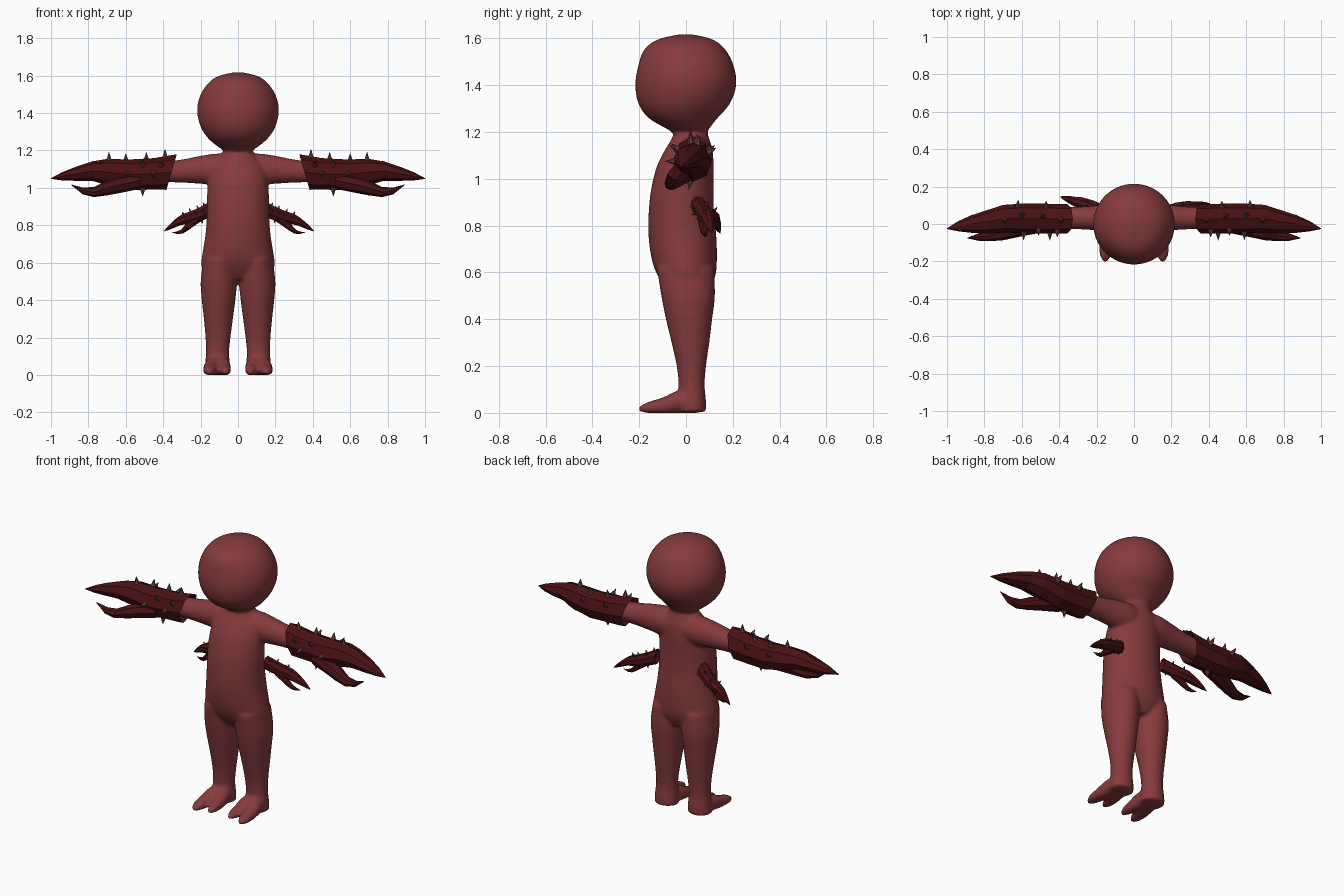
import bpy, bmesh, math
from mathutils import Matrix, Vector

if "Cube" in bpy.data.objects:
    bpy.data.objects.remove(bpy.data.objects["Cube"])


def material(name, rgb):
    m = bpy.data.materials.new(name)
    m.diffuse_color = (*rgb, 1)
    m.use_nodes = True
    m.node_tree.nodes["Principled BSDF"].inputs["Base Color"].default_value = m.diffuse_color
    return m


SKIN = material("dusty red skin", (0.24, 0.043, 0.046))
SHELL = material("dark red shell", (0.068, 0.006, 0.007))
SPIKE = material("greyish red spike", (0.15, 0.045, 0.045))


def smooth_rows(rows, steps=4):
    """Catmull-Rom interpolation between cross-section rows."""
    out = []
    for i in range(len(rows) - 1):
        a, b = rows[max(i - 1, 0)], rows[i]
        c, d = rows[i + 1], rows[min(i + 2, len(rows) - 1)]
        for k in range(steps):
            t = k / steps
            out.append([0.5 * (2 * q + (r - p) * t + (2 * p - 5 * q + 4 * r - s) * t * t
                               + (3 * q - p - 3 * r + s) * t ** 3)
                        for p, q, r, s in zip(a, b, c, d)])
    return out + [rows[-1]]


def loft(bm, rows, axis, sides, mat=Matrix(), slant=0.0):
    """Rows are (x, y, z, ru, rv): elliptical rings across the axis, capped."""
    rings = []
    for i, (x, y, z, ru, rv) in enumerate(rows):
        ring = []
        for k in range(sides):
            a = 2 * math.pi * k / sides
            u, v = ru * math.cos(a), rv * math.sin(a)
            p = {"x": (x - (slant * math.sin(a) if i < 2 else 0), y + u, z + v),
                 "y": (x + u, y, z + v), "z": (x + u, y + v, z)}[axis]
            ring.append(bm.verts.new(mat @ Vector(p)))
        rings.append(ring)
    for r, s in zip(rings, rings[1:]):
        for k in range(sides):
            n = (k + 1) % sides
            bm.faces.new((r[k], r[n], s[n], s[k]))
    bm.faces.new(rings[0])
    bm.faces.new(rings[-1])


def finish(bm, name, mats):
    bmesh.ops.recalc_face_normals(bm, faces=bm.faces)
    me = bpy.data.meshes.new(name)
    bm.to_mesh(me)
    bm.free()
    for m in mats:
        me.materials.append(m)
    ob = bpy.data.objects.new(name, me)
    bpy.context.collection.objects.link(ob)
    return ob


def upright(rows):
    """(z, centre x, half width, front y, back y) to loft rows."""
    return [(cx, (f + b) / 2, z, rx, (b - f) / 2) for z, cx, rx, f, b in rows]


# ---- body: head, torso, arms, legs and two-toed feet fused together
head = [(1.185, 0, .05, -.035, .08), (1.215, 0, .10, -.085, .10), (1.26, 0, .155, -.16, .135),
        (1.32, 0, .197, -.203, .187), (1.40, 0, .218, -.217, .215), (1.48, 0, .208, -.205, .205),
        (1.55, 0, .168, -.18, .17), (1.595, 0, .112, -.122, .115), (1.617, 0, .03, -.03, .03)]
torso = [(.51, 0, .15, -.07, .09), (.58, 0, .195, -.118, .124), (.65, 0, .19, -.145, .132),
         (.75, 0, .174, -.16, .13), (.85, 0, .167, -.16, .12), (.95, 0, .166, -.15, .117),
         (1.05, 0, .158, -.126, .118), (1.12, 0, .14, -.092, .114), (1.17, 0, .10, -.062, .10),
         (1.23, 0, .05, -.035, .08)]
leg = [(.004, .11, .07, -.04, .086), (.05, .11, .068, -.036, .086), (.12, .109, .062, -.032, .08),
       (.2, .107, .067, -.04, .086), (.3, .105, .078, -.062, .10), (.4, .104, .09, -.086, .112),
       (.5, .103, .097, -.106, .124), (.62, .10, .085, -.125, .12)]
arm = [(0, .03, 1.10, .07, .07), (.1, .035, 1.10, .076, .084), (.2, .033, 1.097, .067, .075),
       (.3, .032, 1.09, .06, .062), (.42, .032, 1.085, .057, .054)]
outer_toe = [(.12, .05, .035, .05, .04), (.13, -.03, .045, .05, .05), (.145, -.10, .03, .042, .036),
             (.152, -.165, .022, .032, .024), (.154, -.203, .016, .012, .01)]
inner_toe = [(.10, .05, .035, .05, .04), (.088, -.03, .045, .048, .05), (.074, -.09, .03, .037, .036),
             (.068, -.145, .022, .028, .024), (.066, -.18, .016, .011, .01)]

bm = bmesh.new()
loft(bm, smooth_rows(upright(head)), "z", 40)
loft(bm, smooth_rows(upright(torso)), "z", 40)
for s in (1, -1):
    flip = Matrix.Diagonal((s, 1, 1, 1))
    loft(bm, smooth_rows(upright(leg)), "z", 32, flip)
    loft(bm, smooth_rows(arm), "x", 32, flip)
    for toe in (outer_toe, inner_toe):
        loft(bm, smooth_rows(toe), "y", 24, flip)
for v in bm.verts:  # flat soles
    v.co.z = max(v.co.z, 0.0)
body = finish(bm, "body", [SKIN])
fuse = body.modifiers.new("fuse", "REMESH")
fuse.mode = "VOXEL"
fuse.voxel_size = 0.009
fuse.use_smooth_shade = True
soften = body.modifiers.new("soften", "SMOOTH")
soften.factor = 0.5
soften.iterations = 8

# ---- pincer claws: hollow sleeve with upper claw, curved thumb and spikes
sleeve = [(.40, .03, 1.085, .052, .05), (.355, .028, 1.085, .078, .095), (.45, .028, 1.075, .08, .084),
          (.58, .03, 1.07, .08, .082), (.70, .028, 1.085, .074, .07), (.78, .012, 1.09, .064, .052),
          (.87, 0, 1.075, .047, .037), (.94, -.012, 1.062, .027, .022), (1.0, -.025, 1.05, .002, .002)]
thumb = [(.52, 0, 1.04, .05, .045), (.62, -.02, 1.02, .05, .045), (.70, -.045, 1.0, .042, .04),
         (.77, -.062, .978, .03, .027), (.83, -.07, .984, .02, .018), (.89, -.075, 1.016, .002, .002)]
spikes = [(.39, 95), (.49, 80), (.6, 75), (.69, 95), (.45, 180), (.59, 178),
          (.41, 148), (.51, 140), (.51, 262), (.47, 35), (.62, 30)]


def claw(name, mat):
    bm = bmesh.new()
    loft(bm, sleeve, "x", 8, mat, slant=.028)
    loft(bm, thumb, "x", 8, mat)
    shell_faces = len(bm.faces)
    for x, deg in spikes:
        a = math.radians(deg)
        p, q = next((p, q) for p, q in zip(sleeve[1:], sleeve[2:]) if p[0] <= x <= q[0])
        t = (x - p[0]) / (q[0] - p[0])
        _, cy, cz, ry, rz = [m + (n - m) * t for m, n in zip(p, q)]
        out = Vector((0, math.cos(a), math.sin(a)))
        base = Vector((x, cy + .9 * ry * out.y, cz + .9 * rz * out.z))
        place = Matrix.Translation(base + out * .022) @ out.to_track_quat("Z", "Y").to_matrix().to_4x4()
        bmesh.ops.create_cone(bm, cap_ends=True, segments=6, radius1=.017, radius2=.001,
                              depth=.044, matrix=mat @ place)
    bm.faces.ensure_lookup_table()
    for f in bm.faces[shell_faces:]:
        f.material_index = 1
    return finish(bm, name, [SHELL, SPIKE])


for s, side, yaw in ((1, "right", 15), (-1, "left", 23)):
    flip = Matrix.Diagonal((s, 1, 1, 1))
    claw(side + "_hand_claw", flip)
    # small claw growing from the flank, pointing out, back and down
    small = (Matrix.Translation((.14, .055, .885))
             @ Matrix.Rotation(math.radians(yaw), 4, "Z")
             @ Matrix.Rotation(math.radians(19), 4, "Y")
             @ Matrix.Rotation(math.radians(25), 4, "X")
             @ Matrix.Scale(.44, 4) @ Matrix.Translation((-.33, -.03, -1.08)))
    claw(side + "_small_back_claw", flip @ small)
